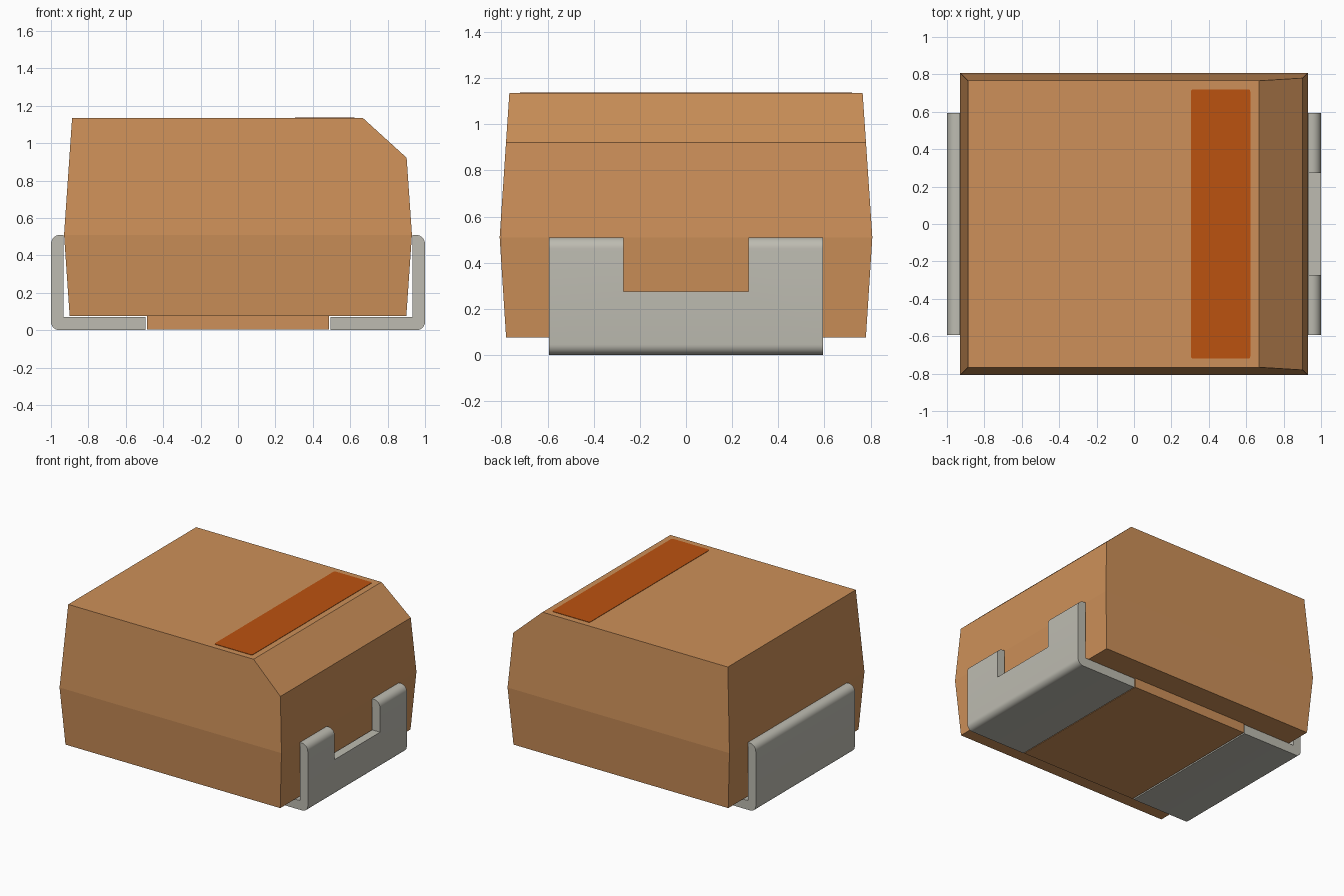
import bpy, bmesh, math
from mathutils import Vector

cube = bpy.data.objects.get("Cube")
if cube:
    bpy.data.objects.remove(cube, do_unlink=True)


def material(name, rgb, roughness=0.6):
    m = bpy.data.materials.new(name)
    m.use_nodes = True
    m.diffuse_color = (*rgb, 1)
    bsdf = m.node_tree.nodes["Principled BSDF"]
    bsdf.inputs["Base Color"].default_value = (*rgb, 1)
    bsdf.inputs["Roughness"].default_value = roughness
    return m


TAN = material("tan resin", (0.61, 0.28, 0.10))
ORANGE = material("burnt orange", (0.50, 0.085, 0.005))
GREY = material("warm grey metal", (0.51, 0.50, 0.44), 0.4)


def make_object(name, bm, mat):
    bmesh.ops.recalc_face_normals(bm, faces=bm.faces)
    mesh = bpy.data.meshes.new(name)
    bm.to_mesh(mesh)
    bm.free()
    mesh.materials.append(mat)
    obj = bpy.data.objects.new(name, mesh)
    bpy.context.collection.objects.link(obj)
    return obj


def extrude(name, points, direction, mat):
    """Solid prism from a closed outline."""
    bm = bmesh.new()
    face = bm.faces.new([bm.verts.new(p) for p in points])
    new = bmesh.ops.extrude_face_region(bm, geom=[face])["geom"]
    bmesh.ops.translate(bm, vec=direction,
                        verts=[g for g in new if isinstance(g, bmesh.types.BMVert)])
    return make_object(name, bm, mat)


def box(name, x0, x1, y0, y1, z0, z1, mat):
    pts = [(x0, y0, z0), (x1, y0, z0), (x1, y1, z0), (x0, y1, z0)]
    return extrude(name, pts, (0, 0, z1 - z0), mat)


def arc(cx, cy, r, start, end, steps=8):
    """Points on an arc, angles in degrees."""
    angles = [math.radians(start + (end - start) * i / steps) for i in range(steps + 1)]
    return [(cx + r * math.cos(a), cy + r * math.sin(a)) for a in angles]


# Body: drafted block, widest at the parting line
BOTTOM, TOP = 0.075, 1.135
bm = bmesh.new()
rings = []
for z, hx, hy in ((BOTTOM, 0.90, 0.78), (0.51, 0.93, 0.808), (TOP, 0.887, 0.766)):
    rings.append([bm.verts.new((sx * hx, sy * hy, z))
                  for sx, sy in ((-1, -1), (1, -1), (1, 1), (-1, 1))])
for low, high in zip(rings, rings[1:]):
    for i in range(4):
        j = (i + 1) % 4
        bm.faces.new((low[i], low[j], high[j], high[i]))
bm.faces.new(rings[0][::-1])
bm.faces.new(rings[-1])

# Polarity chamfer sliced off the upper +x edge
a, b = Vector((0.667, 0, TOP)), Vector((0.90, 0, 0.923))
normal = Vector((a.z - b.z, 0, b.x - a.x))
cut = bmesh.ops.bisect_plane(bm, geom=bm.verts[:] + bm.edges[:] + bm.faces[:],
                             plane_co=a, plane_no=normal, clear_outer=True)
bmesh.ops.holes_fill(bm, edges=[g for g in cut["geom_cut"]
                                if isinstance(g, bmesh.types.BMEdge)])
make_object("body", bm, TAN)

# Standoff pad between the terminals
box("underside_pad", -0.487, 0.487, -0.595, 0.595, 0.003, BOTTOM, TAN)

# Painted polarity band with slightly rounded corners
R, X0, X1, Y = 0.012, 0.304, 0.622, 0.72
outline = (arc(X1 - R, Y - R, R, 0, 90, 3) + arc(X0 + R, Y - R, R, 90, 180, 3)
           + arc(X0 + R, R - Y, R, 180, 270, 3) + arc(X1 - R, R - Y, R, 270, 360, 3))
extrude("polarity_band", [(x, y, TOP - 0.002) for x, y in outline], (0, 0, 0.005), ORANGE)


# Folded metal terminals, rounded on their outer bends
def terminal(name, side):
    profile = ([(0.495, 0.0)] + arc(0.955, 0.045, 0.045, -90, 0)
               + arc(0.95, 0.46, 0.05, 0, 90)
               + [(0.934, 0.51), (0.934, 0.07), (0.495, 0.07)])
    return extrude(name, [(side * x, -0.593, z) for x, z in profile], (0, 1.186, 0), GREY)


right_terminal = terminal("right_terminal", -1)
left_terminal = terminal("left_terminal", 1)

# Notch in the terminal on the chamfered end
cutter = box("notch_cutter", 0.92, 1.1, -0.272, 0.272, 0.275, 0.7, GREY)
cutter.hide_render = True
notch = left_terminal.modifiers.new("notch", 'BOOLEAN')
notch.operation = 'DIFFERENCE'
notch.solver = 'EXACT'
notch.object = cutter
bpy.context.view_layer.objects.active = left_terminal
bpy.ops.object.modifier_apply(modifier=notch.name)
bpy.data.objects.remove(cutter, do_unlink=True)

# Smooth bends, crisp edges
for obj in (right_terminal, left_terminal):
    bpy.ops.object.select_all(action='DESELECT')
    obj.select_set(True)
    bpy.context.view_layer.objects.active = obj
    bpy.ops.object.shade_smooth_by_angle(angle=math.radians(35))
